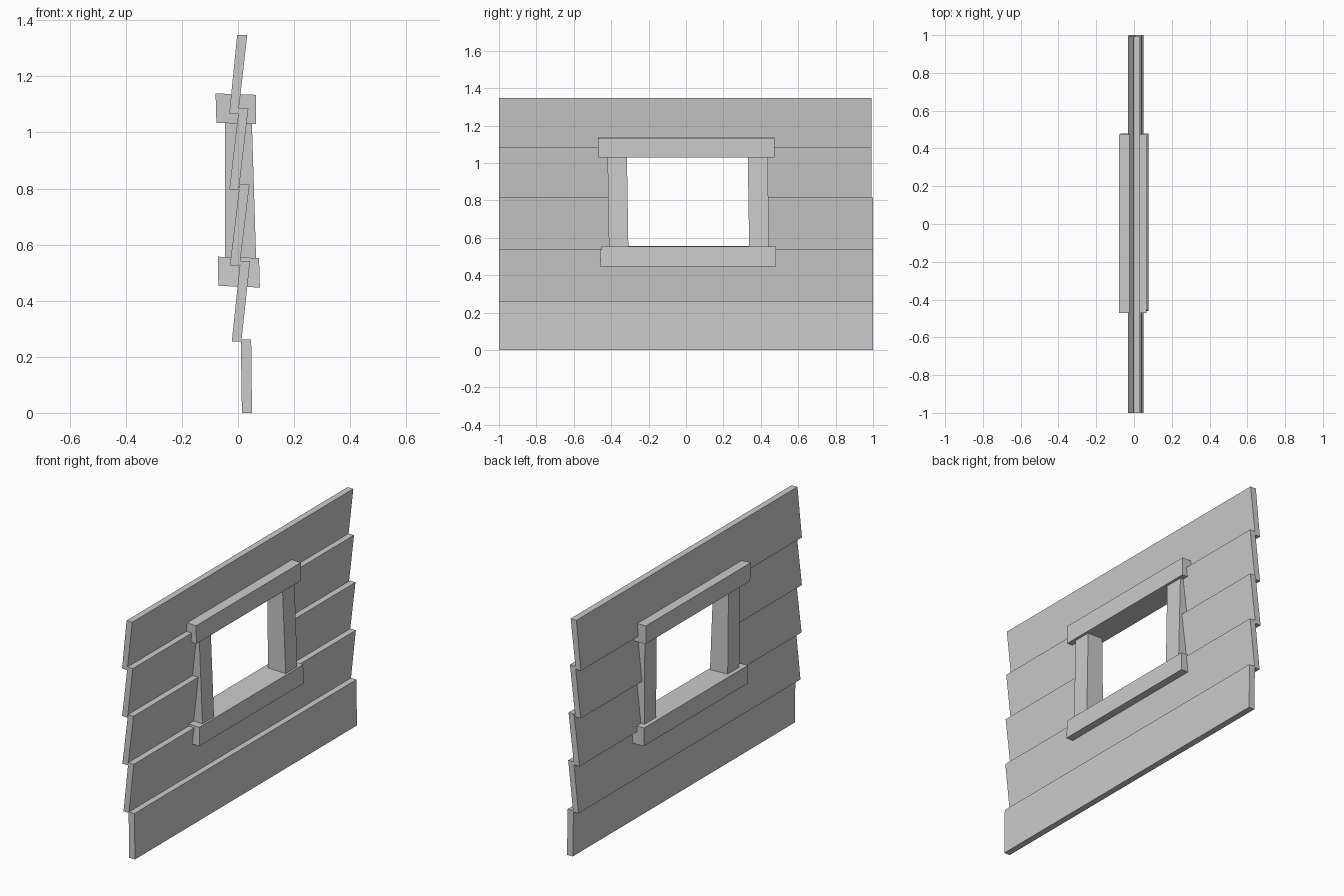
import bpy

if "Cube" in bpy.data.objects:
    bpy.data.objects.remove(bpy.data.objects["Cube"])


def beam(name, profile, low, high):
    """Beam with a four-point (x, z) profile: two bottom points, then two top points.
    low / high are the (y0, y1) ends along the bottom and top edges."""
    ends = (low, low, high, high)
    verts = [(x, e[side], z) for side in (0, 1) for (x, z), e in zip(profile, ends)]
    faces = [(0, 1, 2, 3), (7, 6, 5, 4)]
    faces += [(i, i + 4, (i + 1) % 4 + 4, (i + 1) % 4) for i in range(4)]
    mesh = bpy.data.meshes.new(name)
    mesh.from_pydata(verts, [], faces)
    mesh.update()
    obj = bpy.data.objects.new(name, mesh)
    bpy.context.collection.objects.link(obj)
    return obj


# Overlapping wall planks: bottom x0, x1, z / top x0, x1, z / far end / split by window
planks = [
    (0.014, 0.050, 0.000, 0.010, 0.047, 0.261, 1.000, False),
    (-0.022, 0.012, 0.255, 0.008, 0.043, 0.541, 1.000, False),
    (-0.029, 0.006, 0.525, 0.006, 0.041, 0.814, 1.000, True),
    (-0.031, 0.003, 0.796, 0.003, 0.037, 1.085, 0.993, True),
    (-0.031, 0.001, 1.067, -0.003, 0.033, 1.348, 0.992, False),
]
for n, (a, b, z0, c, d, z1, end, split) in enumerate(planks, 1):
    profile = [(a, z0), (b, z0), (d, z1), (c, z1)]
    spans = [(-1, -0.36), (0.39, end)] if split else [(-1, end)]
    for side, span in zip(("left", "right"), spans):
        name = f"plank_{n}_{side}" if split else f"plank_{n}"
        beam(name, profile, span, span)

# Window frame: slightly crooked sill, lintel and two tapered posts
beam("window_sill", [(-0.070, 0.453), (0.078, 0.447), (0.075, 0.552), (-0.072, 0.557)],
     (-0.46, 0.48), (-0.455, 0.48))
beam("window_lintel", [(-0.077, 1.034), (0.065, 1.030), (0.065, 1.134), (-0.080, 1.139)],
     (-0.468, 0.473), (-0.47, 0.473))
post = [(-0.047, 0.535), (0.065, 0.535), (0.049, 1.05), (-0.047, 1.05)]
beam("window_post_left", post, (-0.412, -0.308), (-0.42, -0.316))
beam("window_post_right", post, (0.338, 0.442), (0.330, 0.438))
